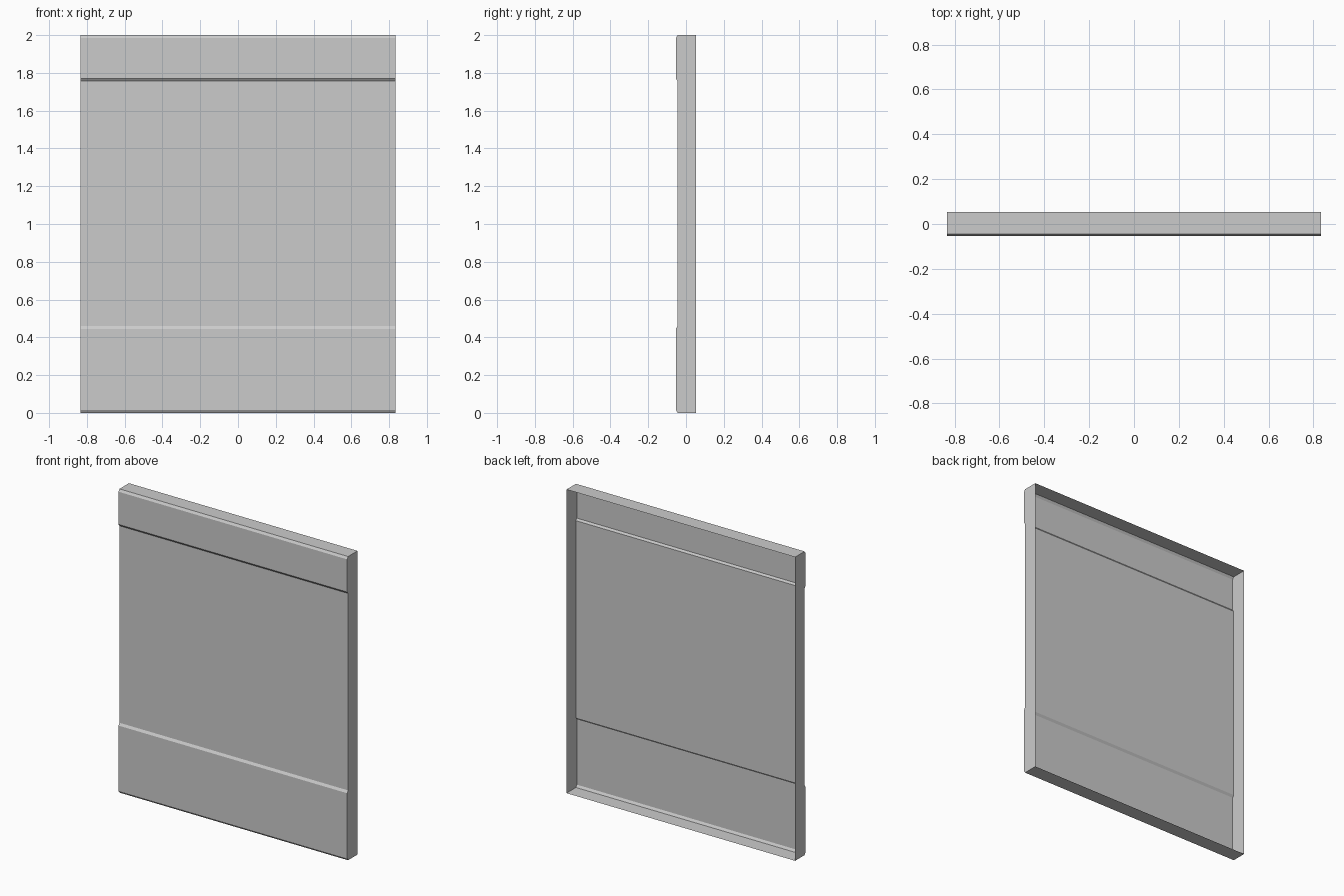
import bpy, bmesh

if "Cube" in bpy.data.objects:
    bpy.data.objects.remove(bpy.data.objects["Cube"])

HALF_W = 0.833             # half width in x
BACK, FRONT, RECESS = 0.054, -0.054, -0.044

# Side profile (y, z): raised bottom and top bands with small chamfers, open at the back
profile = [
    (BACK, 0.0), (RECESS, 0.0),
    (FRONT, 0.015), (FRONT, 0.445),
    (RECESS, 0.46), (RECESS, 1.757),
    (FRONT, 1.77), (FRONT, 1.985),
    (RECESS, 2.0), (BACK, 2.0),
]

bm = bmesh.new()
left = [bm.verts.new((-HALF_W, y, z)) for y, z in profile]
right = [bm.verts.new((HALF_W, y, z)) for y, z in profile]

# Bottom, front and top strips
for i in range(len(profile) - 1):
    bm.faces.new((left[i], left[i + 1], right[i + 1], right[i]))

# Side walls
bm.faces.new(left[::-1])
bm.faces.new(right)

# Point all faces outward
bmesh.ops.recalc_face_normals(bm, faces=bm.faces)
bm.faces.ensure_lookup_table()
if bm.faces[0].normal.z > 0:
    bmesh.ops.reverse_faces(bm, faces=bm.faces)

mesh = bpy.data.meshes.new("panel_shell")
bm.to_mesh(mesh)
bm.free()
panel = bpy.data.objects.new("panel_shell", mesh)
bpy.context.collection.objects.link(panel)
